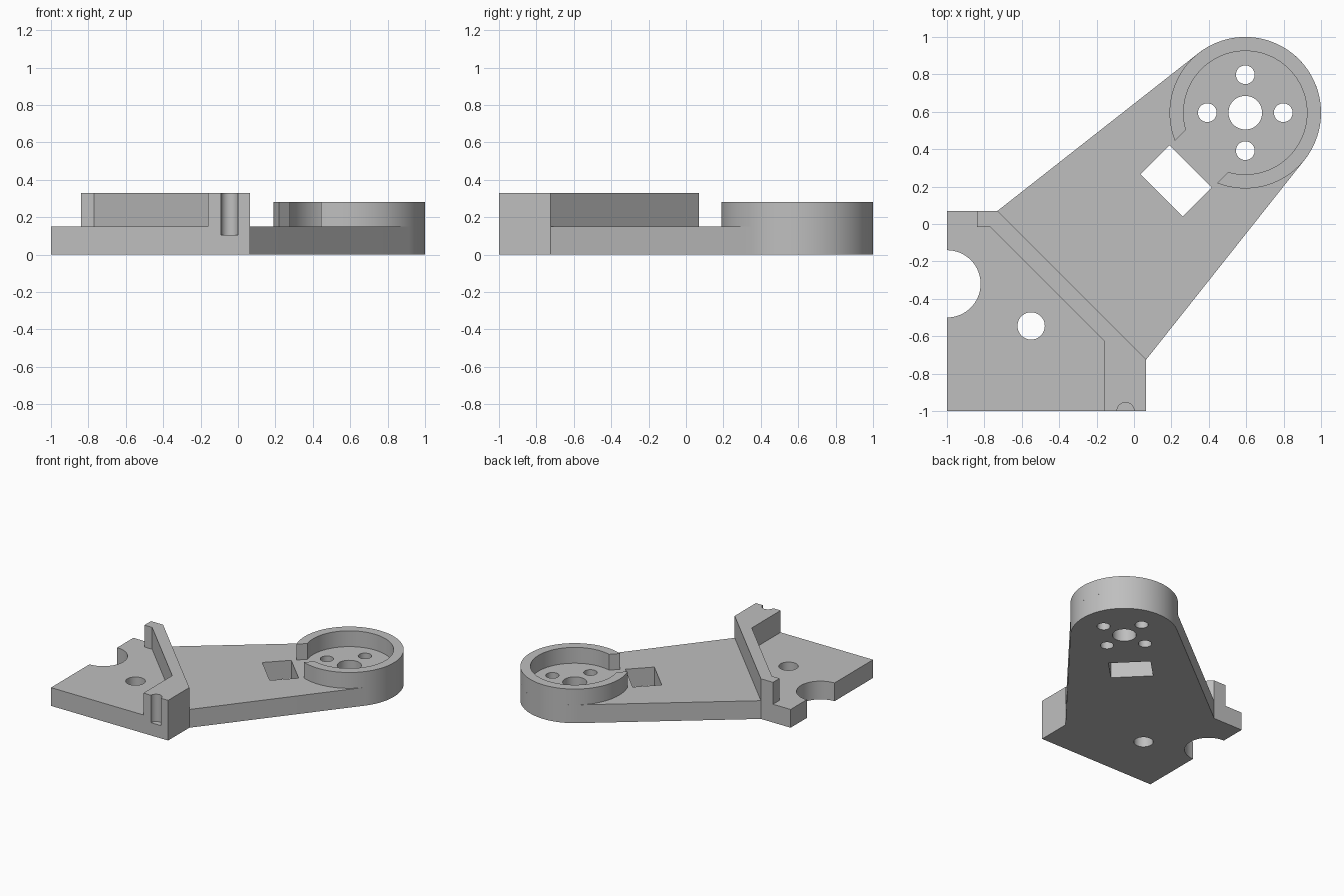
import bpy
import bmesh
from math import sin, cos, asin, acos, atan2, hypot, pi, radians

default = bpy.data.objects.get("Cube")
if default:
    bpy.data.objects.remove(default, do_unlink=True)

grey = bpy.data.materials.new("plain grey")
grey.use_nodes = True
colour = (0.52, 0.52, 0.52, 1)
grey.diffuse_color = colour
grey.node_tree.nodes["Principled BSDF"].inputs["Base Color"].default_value = colour

PLATE_TOP, RING_TOP, WALL_TOP = 0.15, 0.28, 0.33
HUB, HUB_R, BORE_R = (0.595, 0.595), 0.405, 0.33


def arc(centre, r, start, end, steps=48):
    """Points along a circular arc, both ends included."""
    angles = [start + (end - start) * i / steps for i in range(steps + 1)]
    return [(centre[0] + r * cos(a), centre[1] + r * sin(a)) for a in angles]


def circle(centre, r, steps=48):
    return arc(centre, r, 0, 2 * pi, steps)[:-1]


def prisms(name, outlines, z0, z1):
    """One object made of flat outlines extruded upward."""
    bm = bmesh.new()
    for outline in outlines:
        face = bm.faces.new([bm.verts.new((x, y, z0)) for x, y in outline])
        top = bmesh.ops.extrude_face_region(bm, geom=[face])["geom"]
        verts = [v for v in top if isinstance(v, bmesh.types.BMVert)]
        bmesh.ops.translate(bm, verts=verts, vec=(0, 0, z1 - z0))
    bmesh.ops.recalc_face_normals(bm, faces=bm.faces)
    mesh = bpy.data.meshes.new(name)
    bm.to_mesh(mesh)
    bm.free()
    mesh.materials.append(grey)
    obj = bpy.data.objects.new(name, mesh)
    bpy.context.collection.objects.link(obj)
    return obj


def activate(obj):
    bpy.ops.object.select_all(action="DESELECT")
    obj.select_set(True)
    bpy.context.view_layer.objects.active = obj


def cut(obj, cutter):
    mod = obj.modifiers.new("cut", "BOOLEAN")
    mod.operation = "DIFFERENCE"
    mod.solver = "EXACT"
    mod.object = cutter
    activate(obj)
    bpy.ops.object.modifier_apply(modifier=mod.name)


def tangent_angle(point, side):
    """Angle on the hub where a line from the point touches it."""
    dx, dy = point[0] - HUB[0], point[1] - HUB[1]
    return atan2(dy, dx) + side * acos(HUB_R / hypot(dx, dy))


# Base plate with the tapering arm, rounded hub end and side notch
front_root, back_root = (0.065, -0.725), (-0.73, 0.07)
start = tangent_angle(front_root, 1)
end = tangent_angle(back_root, -1) % (2 * pi)
outline = [(-1, -1), (0.065, -1), front_root]
outline += arc(HUB, HUB_R, start, end)
outline += [back_root, (-1, 0.07)]
outline += arc((-1, -0.32), 0.18, pi / 2, -pi / 2, 32)
plate = prisms("base_plate", [outline], 0, PLATE_TOP)

# Diagonal stop wall
wall = prisms("stop_wall", [[
    (-0.84, 0.07), (-0.84, -0.015), (-0.77, -0.015), (-0.16, -0.625),
    (-0.16, -1), (0.065, -1), front_root, back_root]], PLATE_TOP, WALL_TOP)

# Hub rim, open toward the arm with parallel gap sides
gap = 0.16
middle = radians(225)
outer, inner = asin(gap / HUB_R), asin(gap / BORE_R)
rim = arc(HUB, HUB_R, middle + outer, middle + 2 * pi - outer, 80)
rim += arc(HUB, BORE_R, middle + 2 * pi - inner, middle + inner, 80)
ring = prisms("hub_rim", [rim], PLATE_TOP, RING_TOP)

# Through holes: hub bore, four screw holes, plate hole, square window
holes = [circle(HUB, 0.09), circle((-0.55, -0.545), 0.073)]
for i in range(4):
    a = i * pi / 2
    holes.append(circle((HUB[0] + 0.203 * cos(a), HUB[1] + 0.203 * sin(a)), 0.05))
holes.append([(0.19, 0.42), (0.035, 0.265), (0.26, 0.04), (0.415, 0.195)])
hole_cutter = prisms("hole_cutter", holes, -0.1, 0.5)
groove_cutter = prisms("groove_cutter", [circle((-0.045, -1), 0.046)], 0.105, 0.5)

cut(plate, hole_cutter)
cut(plate, groove_cutter)
cut(wall, groove_cutter)
for cutter in (hole_cutter, groove_cutter):
    bpy.data.objects.remove(cutter, do_unlink=True)

for obj in (plate, wall, ring):
    activate(obj)
    bpy.ops.object.shade_smooth_by_angle(angle=radians(30))
